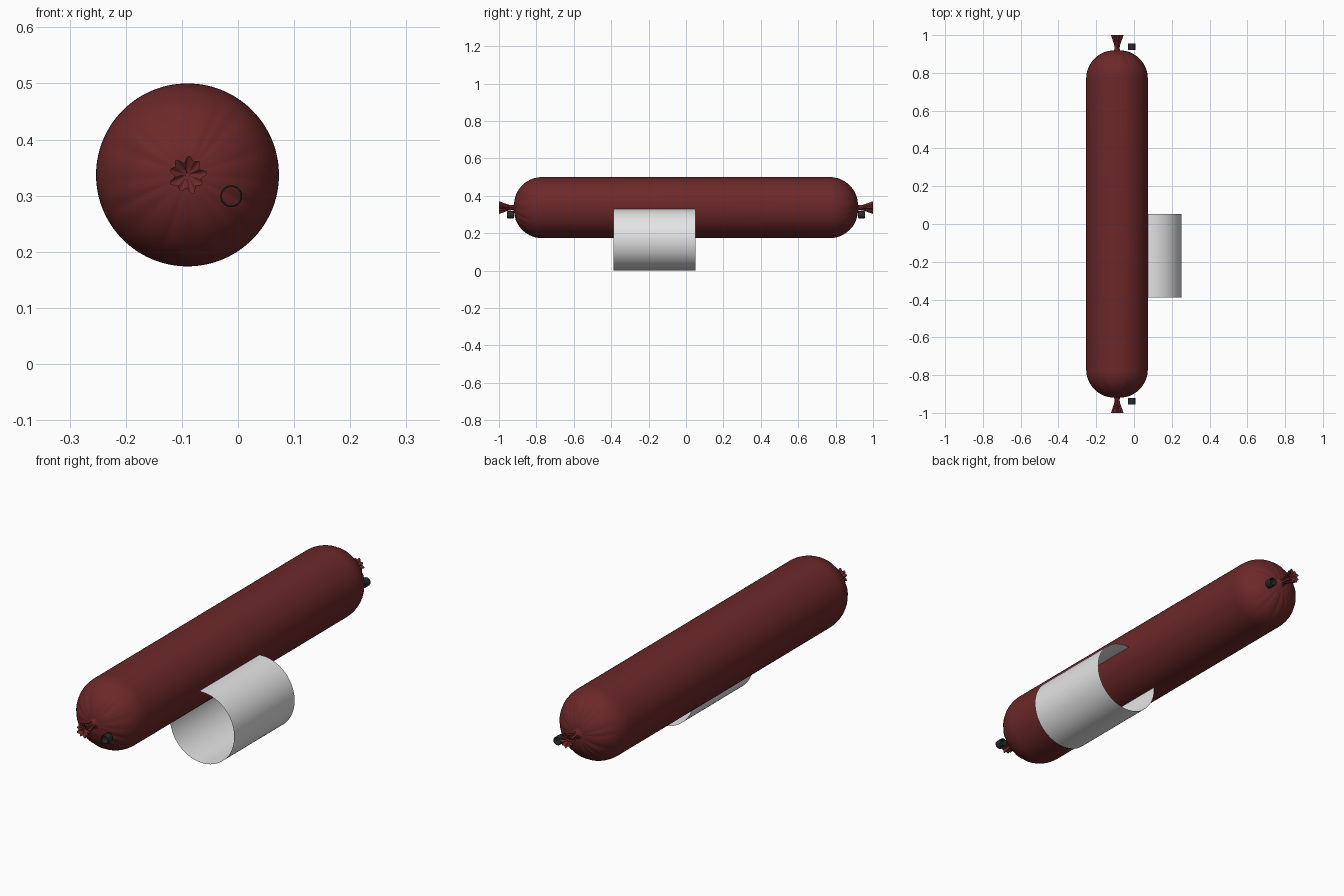
import bpy, bmesh, math, random

if "Cube" in bpy.data.objects:
    bpy.data.objects.remove(bpy.data.objects["Cube"])

random.seed(4)
SEG = 128


def material(name, rgb):
    m = bpy.data.materials.new(name)
    m.diffuse_color = (*rgb, 1)
    m.use_nodes = True
    m.node_tree.nodes["Principled BSDF"].inputs["Base Color"].default_value = m.diffuse_color
    return m


CASING = material("dark red casing", (0.15, 0.021, 0.022))
PAPER = material("white label", (0.78, 0.78, 0.78))
METAL = material("black clip", (0.02, 0.022, 0.024))


def finish(name, bm, mat, angle=60):
    bmesh.ops.recalc_face_normals(bm, faces=bm.faces)
    me = bpy.data.meshes.new(name)
    bm.to_mesh(me)
    bm.free()
    me.materials.append(mat)
    ob = bpy.data.objects.new(name, me)
    bpy.context.collection.objects.link(ob)
    bpy.ops.object.select_all(action='DESELECT')
    ob.select_set(True)
    bpy.context.view_layer.objects.active = ob
    bpy.ops.object.shade_smooth_by_angle(angle=math.radians(angle))
    return ob


def loft(bm, rings, closed=False):
    pairs = list(zip(rings, rings[1:]))
    if closed:
        pairs.append((rings[-1], rings[0]))
    for a, b in pairs:
        n = len(a)
        for i in range(n):
            j = (i + 1) % n
            bm.faces.new((a[i], a[j], b[j], b[i]))


def ring(bm, cx, cz, y, radius, n):
    vs = []
    for i in range(n):
        a = 2 * math.pi * i / n
        r = radius(a) if callable(radius) else radius
        vs.append(bm.verts.new((cx + r * math.cos(a), y, cz + r * math.sin(a))))
    return vs


# Sausage: long tube, domed pleated ends, pinched neck and ruffled tails
CX, CZ, R = -0.09, 0.337, 0.163


def make_creases():
    return [(2 * math.pi * (k + random.uniform(-.3, .3)) / 16,
             random.uniform(.4, 1), random.uniform(.07, .12)) for k in range(16)]


def pleat(a, creases):
    total = 0
    for c, depth, width in creases:
        d = (a - c + math.pi) % (2 * math.pi) - math.pi
        total += depth * math.exp(-(d / width) ** 2)
    return total


def end_rings(bm, side):
    creases = make_creases()
    out = []
    for k in range(19):
        t = k / 18 * math.pi / 2
        r = 0.016 + (R - 0.016) * math.cos(t)
        amp = 0.11 * max(0, (k - 4) / 14) ** 1.2 * r
        out.append(ring(bm, CX, CZ, side * (0.77 + 0.149 * math.sin(t)),
                        lambda a, r=r, amp=amp: r - amp * pleat(a, creases), SEG))
    # neck, flared tail, then a hollow closing the gathered tip
    for y, r, w in ((0.93, .013, .08), (0.945, .014, .12), (0.965, .019, .18),
                    (0.985, .025, .22), (1.0, .029, .25), (0.994, .018, .35),
                    (0.985, .004, .2)):
        out.append(ring(bm, CX, CZ, side * y,
                        lambda a, r=r, w=w: r * (1 + w * .6 * math.cos(9 * a + side)
                                                 + w * .3 * math.cos(5 * a)), SEG))
    return out


bm = bmesh.new()
front = end_rings(bm, -1)
back = end_rings(bm, 1)
rings = front[::-1] + back
loft(bm, rings)
bm.faces.new(rings[0])
bm.faces.new(rings[-1])
finish("sausage", bm, CASING, 80)

# Label: thin open paper sleeve, set beside and below the sausage
bm = bmesh.new()
loft(bm, [ring(bm, 0.089, 0.1655, y, 0.1635, 96) for y in (-0.388, 0.052)])
finish("label_sleeve", bm, PAPER)

# Clips: small open metal rings by each end
for side, name in ((-1, "front_clip"), (1, "back_clip")):
    bm = bmesh.new()
    profile = ((.92, .0165), (.92, .0185), (.924, .0195), (.952, .0195),
               (.956, .0185), (.956, .0165))
    loft(bm, [ring(bm, -0.012, 0.299, side * y, r, 32) for y, r in profile], True)
    finish(name, bm, METAL, 35)
